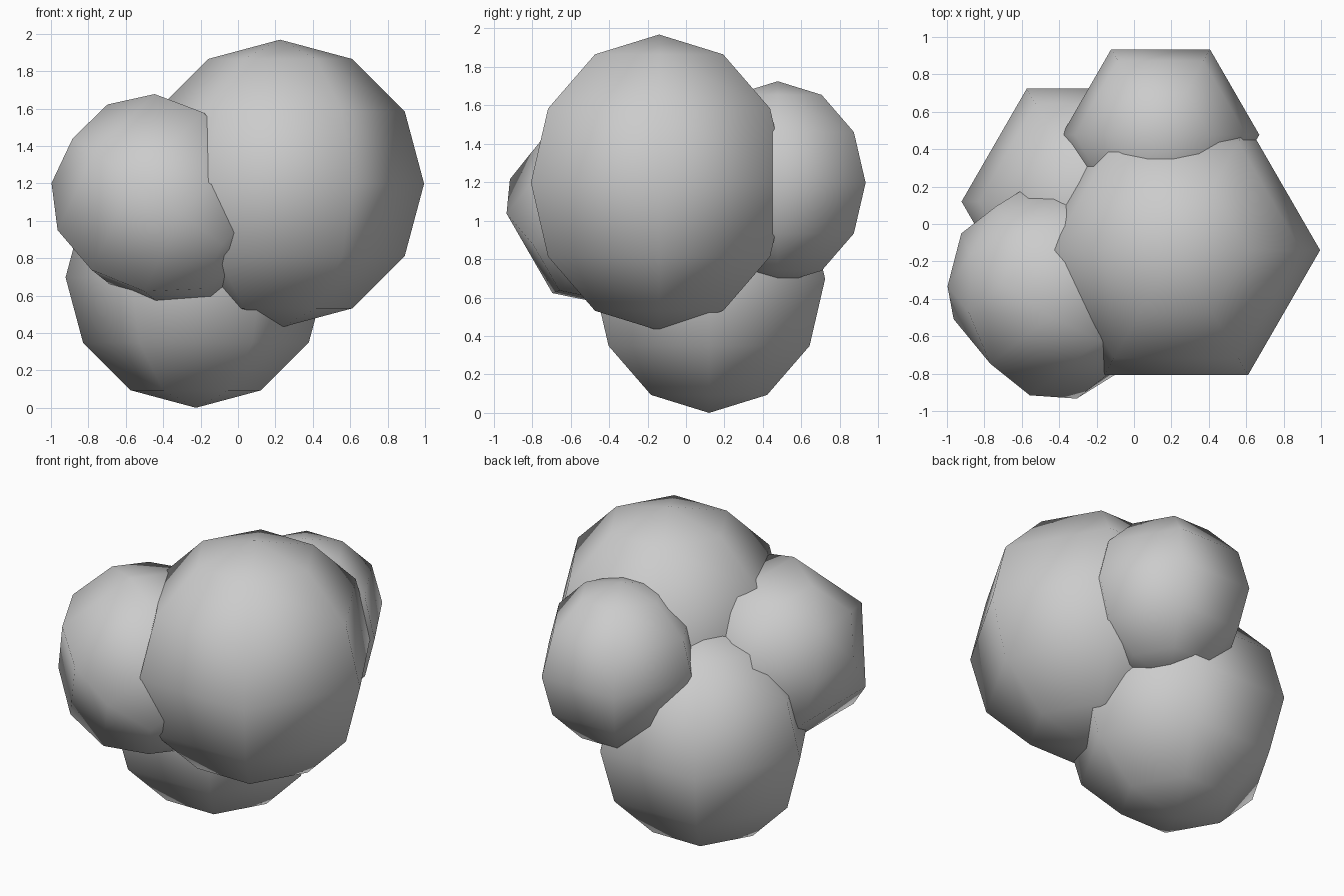
import bpy, bmesh
from math import pi
from mathutils import Matrix, Vector

if "Cube" in bpy.data.objects:
    bpy.data.objects.remove(bpy.data.objects["Cube"])


def lump(name, centre, radius, axis=(0, 0, 1), side=(1, 0, 0)):
    """Six-sided low-poly ball; axis is its pole, side points at one meridian."""
    z = Vector(axis).normalized()
    x = Vector(side)
    x = (x - z * x.dot(z)).normalized()
    y = z.cross(x)
    frame = Matrix((x, y, z)).transposed().to_4x4()
    bm = bmesh.new()
    bmesh.ops.create_uvsphere(bm, u_segments=6, v_segments=6, radius=radius,
                              matrix=frame @ Matrix.Rotation(pi / 6, 4, 'Z'))
    for f in bm.faces:
        f.smooth = True
    mesh = bpy.data.meshes.new(name)
    bm.to_mesh(mesh)
    bm.free()
    ob = bpy.data.objects.new(name, mesh)
    ob.location = centre
    bpy.context.collection.objects.link(ob)
    return ob


# Three upright balls
lump("large_lump", (0.225, -0.14, 1.198), 0.77)
lump("base_lump", (-0.225, 0.12, 0.697), 0.697)
lump("back_lump", (0.142, 0.477, 1.197), 0.528)

# Tilted ball at the front left
lump("tilted_lump", (-0.41, -0.35, 1.10), 0.596,
     axis=(-0.779, 0.315, 0.550), side=(-0.249, -0.951, 0.195))
